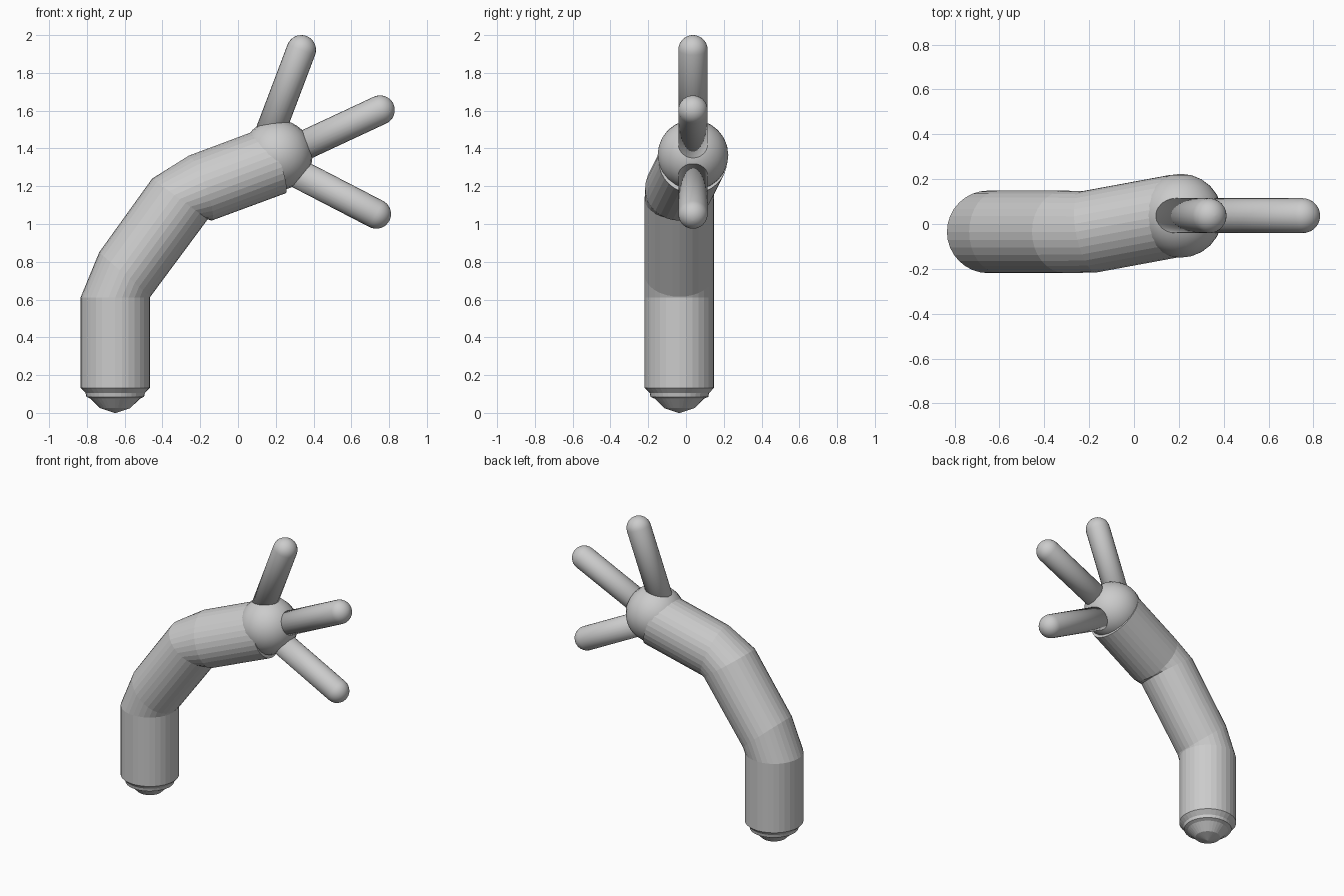
import bpy, bmesh, math
from mathutils import Vector

if "Cube" in bpy.data.objects:
    bpy.data.objects.remove(bpy.data.objects["Cube"])

SIDES = 32


def finish(name, bm, smooth):
    bmesh.ops.recalc_face_normals(bm, faces=bm.faces)
    for f in bm.faces:
        f.smooth = smooth
    me = bpy.data.meshes.new(name)
    bm.to_mesh(me)
    bm.free()
    ob = bpy.data.objects.new(name, me)
    bpy.context.collection.objects.link(ob)
    return ob


def loft(name, rings, sides, smooth=False):
    """Skin a closed tube through rings given as (centre, half axis, half axis)."""
    bm = bmesh.new()
    loops = []
    for c, u, v in rings:
        loops.append([bm.verts.new(c + u * math.cos(a) + v * math.sin(a))
                      for a in (2 * math.pi * i / sides for i in range(sides))])
    for a, b in zip(loops, loops[1:]):
        for i in range(sides):
            j = (i + 1) % sides
            bm.faces.new((a[i], a[j], b[j], b[i]))
    bm.faces.new(loops[0])
    bm.faces.new(loops[-1])
    return finish(name, bm, smooth)


# arm: stepped stump below, then hinged tube sections
BX, BY, R = -0.65, -0.035, 0.184
rings = [(Vector((BX, BY, z)), Vector((-r, 0, 0)), Vector((0, r, 0)))
         for r, z in ((0.004, 0.0), (0.08, 0.025), (0.13, 0.075), (0.153, 0.085),
                      (0.157, 0.105), (R, 0.133), (R, 0.61))]
# each bend: outer x, z / inner x, z / centre y / sideways turn
for ox, oz, ix, iz, y, turn in ((-0.735, 0.85, -0.464, 0.615, BY, 0),
                                (-0.455, 1.24, -0.16, 1.025, BY, 0),
                                (-0.26, 1.362, -0.14, 1.018, BY, 10),
                                (0.13, 1.508, 0.25, 1.162, 0.037, 10)):
    t = math.radians(turn)
    rings.append((Vector(((ox + ix) / 2, y, (oz + iz) / 2)),
                  Vector(((ox - ix) / 2, 0, (oz - iz) / 2)),
                  Vector((-math.sin(t), math.cos(t), 0)) * R))
loft("arm", rings, SIDES)

# palm: ball at the end of the arm, poles along y
bm = bmesh.new()
bmesh.ops.create_uvsphere(bm, u_segments=32, v_segments=12, radius=0.187)
palm = finish("palm", bm, True)
palm.location = (0.208, 0.037, 1.365)
palm.rotation_euler = (math.pi / 2, 0, 0)

# fingers: round-tipped rods
FR = 0.078
for name, start, tip in (("upper_finger", (0.145, 1.42), (0.335, 1.922)),
                         ("middle_finger", (0.22, 1.355), (0.752, 1.603)),
                         ("lower_finger", (0.22, 1.318), (0.732, 1.053))):
    a = Vector((start[0], 0.037, start[1]))
    b = Vector((tip[0], 0.037, tip[1]))
    d = (b - a).normalized()
    side = Vector((0, 1, 0))
    up = side.cross(d)
    rod = [(a, up * FR, side * FR)]
    for k in range(9):
        t = math.pi / 2 * min(k / 8, 0.985)
        r = FR * math.cos(t)
        rod.append((b + d * FR * math.sin(t), up * r, side * r))
    loft(name, rod, 24, True)
